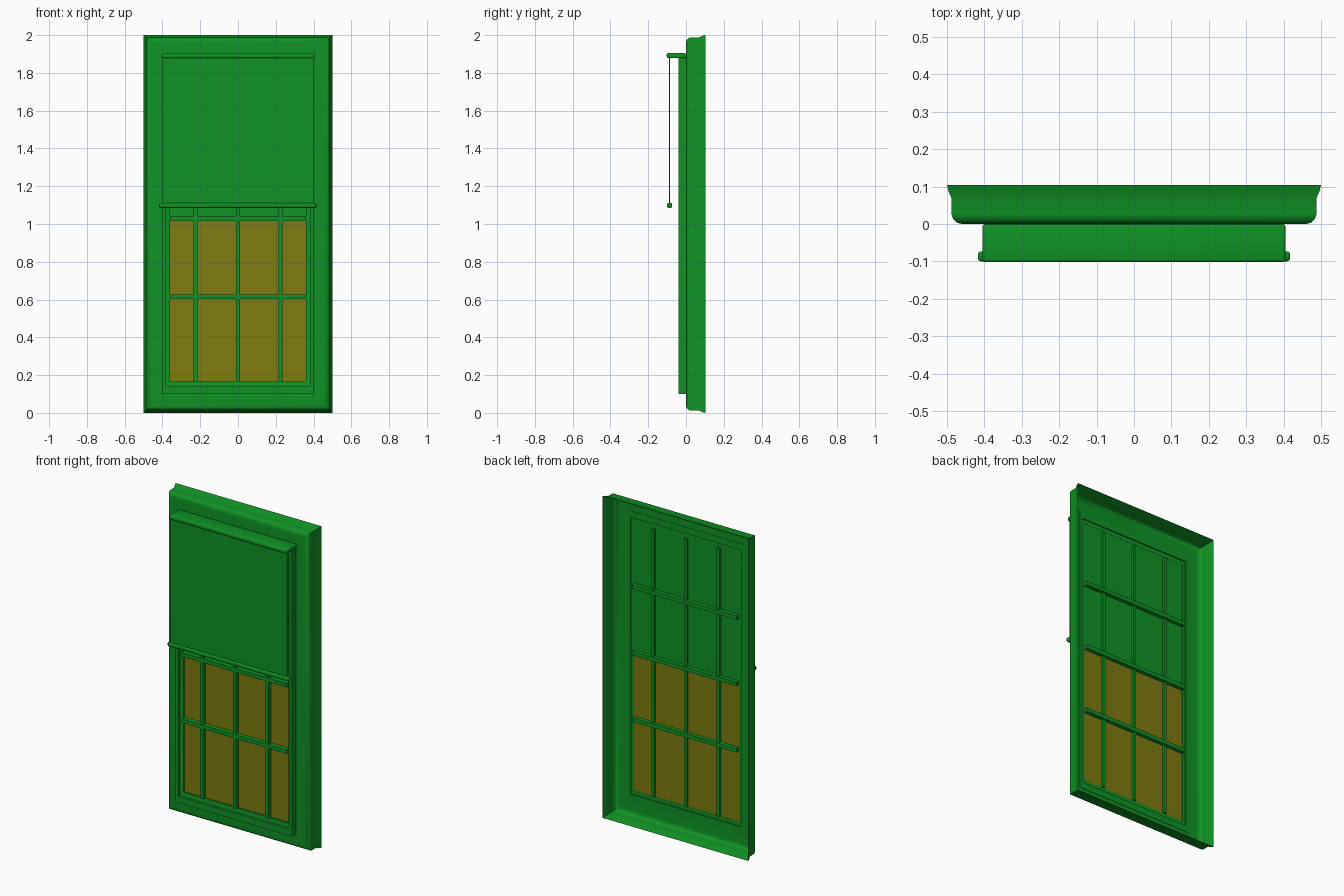
import bpy, bmesh, math

cube = bpy.data.objects.get("Cube")
if cube:
    bpy.data.objects.remove(cube, do_unlink=True)


def material(name, rgb):
    m = bpy.data.materials.new(name)
    m.use_nodes = True
    m.diffuse_color = (*rgb, 1)
    m.node_tree.nodes["Principled BSDF"].inputs["Base Color"].default_value = (*rgb, 1)
    return m


GREEN = material("green paint", (0.005, 0.29, 0.018))
AMBER = material("amber glass", (0.21, 0.2, 0.005))


def finish(name, bm, mat, smooth=False):
    bmesh.ops.recalc_face_normals(bm, faces=bm.faces)
    mesh = bpy.data.meshes.new(name)
    bm.to_mesh(mesh)
    bm.free()
    mesh.materials.append(mat)
    ob = bpy.data.objects.new(name, mesh)
    bpy.context.collection.objects.link(ob)
    if smooth:
        bpy.ops.object.select_all(action='DESELECT')
        ob.select_set(True)
        bpy.context.view_layer.objects.active = ob
        bpy.ops.object.shade_smooth_by_angle(angle=math.radians(35))
    return ob


def box(name, x, y, z, mat=GREEN, bevel=0.0):
    """Box from (min, max) pairs, with optionally rounded edges."""
    bm = bmesh.new()
    bmesh.ops.create_cube(bm, size=1)
    for v in bm.verts:
        v.co = [lo + (c + 0.5) * (hi - lo) for c, (lo, hi) in zip(v.co, (x, y, z))]
    if bevel:
        bmesh.ops.bevel(bm, geom=bm.edges[:], offset=bevel, segments=3,
                        profile=0.5, affect='EDGES')
    return finish(name, bm, mat, bevel > 0)


def surround(name, profile, closed):
    """Sweep a profile of (side inset, end inset, y) round the rectangle."""
    bm = bmesh.new()
    rings = []
    for ix, iz, y in profile:
        h = 0.5 - ix
        rings.append([bm.verts.new(c) for c in
                      ((-h, y, iz), (h, y, iz), (h, y, 2 - iz), (-h, y, 2 - iz))])
    pairs = list(zip(rings, rings[1:]))
    if closed:
        pairs.append((rings[-1], rings[0]))
    for a, b in pairs:
        for i in range(4):
            j = (i + 1) % 4
            bm.faces.new((a[i], a[j], b[j], b[i]))
    return finish(name, bm, GREEN, True)


# Hollow casing with a flared back lip and a rounded front edge
R = 0.03
casing = [(0, 0, 0.104), (0.005, 0.005, 0.085), (0.012, 0.012, 0.07)]
for k in range(7):
    a = k * math.pi / 12
    inset = 0.012 + R * (1 - math.cos(a))
    casing.append((inset, inset, R * (1 - math.sin(a))))
casing.append((0.1, 0.1, 0))
surround("casing", casing, False)

# Window box standing proud of the casing
surround("window_box", [(0.1, 0.1, 0.002), (0.1, 0.1, -0.04),
                        (0.12, 0.14, -0.04), (0.12, 0.14, 0.002)], True)
surround("sash", [(0.12, 0.14, -0.005), (0.12, 0.14, -0.025),
                  (0.14, 0.165, -0.02), (0.14, 0.165, -0.005)], True)

# Panes, split at the meeting rail
PANE_Y = (-0.01, -0.006)
box("lower_glass", (-0.36, 0.36), PANE_Y, (0.165, 1.02), AMBER)
box("upper_panel", (-0.36, 0.36), PANE_Y, (1.02, 1.835))

# Glazing bars
for name, x in (("right", -0.225), ("middle", 0), ("left", 0.225)):
    box(name + "_upright_bar", (x - 0.01, x + 0.01), (-0.035, 0.006), (0.165, 1.83))
for name, z in (("lower", 0.615), ("meeting", 1.027), ("upper", 1.44)):
    box(name + "_cross_bar", (-0.36, 0.36), (-0.038, 0.018), (z - 0.012, z + 0.012))

# Roller shade: head shelf, cloth and weighted hem bar
box("shade_head", (-0.405, 0.405), (-0.102, 0), (1.878, 1.905), bevel=0.008)
box("shade_cloth", (-0.4, 0.4), (-0.091, -0.084), (1.095, 1.885))
box("shade_hem_bar", (-0.417, 0.417), (-0.1, -0.073), (1.086, 1.112), bevel=0.008)
